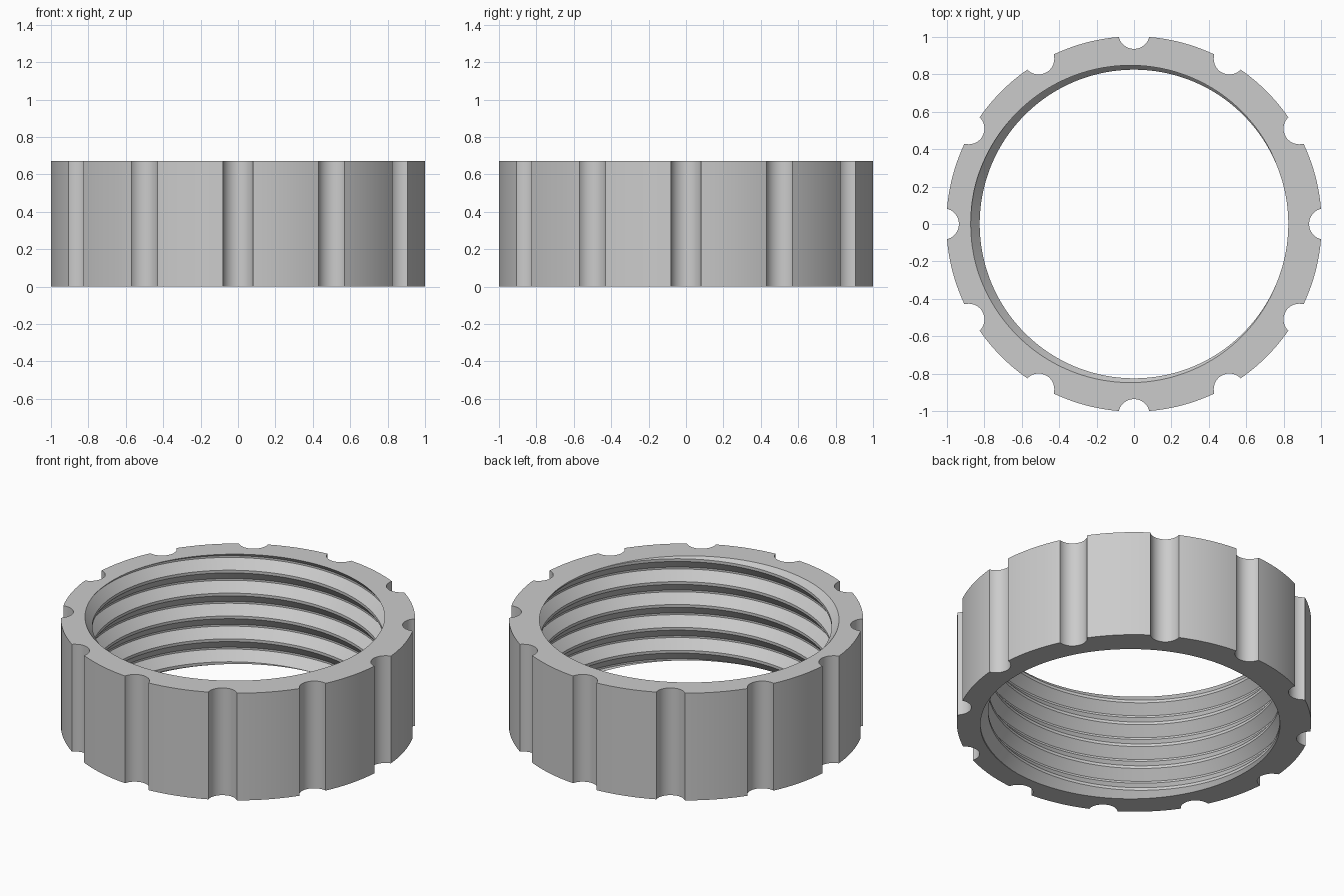
import bpy, bmesh, math

cube = bpy.data.objects.get("Cube")
if cube:
    bpy.data.objects.remove(cube, do_unlink=True)

HEIGHT = 0.67
RADIUS = 1.003
NOTCHES = 12
NOTCH_R, NOTCH_C = 0.084, 1.02      # grip notch radius and its centre distance
CREST, ROOT = 0.825, 0.873          # inner thread radii
PITCH = 0.143
STEPS = (-0.04, 0.04, 0.44, 0.56)   # thread corners within one pitch
SECTOR = 2 * math.pi / NOTCHES
HALF = math.acos((RADIUS**2 + NOTCH_C**2 - NOTCH_R**2) / (2 * RADIUS * NOTCH_C))


def outer_radius(angle):
    """Round body with a cylindrical notch in the middle of each sector."""
    a = (angle + SECTOR / 2) % SECTOR - SECTOR / 2
    if abs(a) >= HALF - 1e-6:
        return RADIUS
    return NOTCH_C * math.cos(a) - math.sqrt(NOTCH_R**2 - (NOTCH_C * math.sin(a))**2)


def groove_height(angle):
    return HEIGHT + PITCH * (angle - math.pi) / (2 * math.pi)


def thread_radius(angle, z):
    """Trapezoid thread profile, rising counter-clockwise."""
    p = (z - groove_height(angle)) / PITCH
    d = abs(p - round(p))
    t = min(max((d - STEPS[1]) / (STEPS[2] - STEPS[1]), 0), 1)
    return ROOT + (CREST - ROOT) * t


# Angles: fine steps in the notches, even steps between them
angles = []
for s in range(NOTCHES):
    mid = s * SECTOR
    angles += [mid - HALF * math.cos(math.pi * i / 16) for i in range(16)]
    angles += [mid + HALF + (SECTOR - 2 * HALF) * i / 14 for i in range(14)]
angles.append(angles[0] + 2 * math.pi)

# Each column is a closed cross-section: thread, then outer wall
bm = bmesh.new()
columns = []
for a in angles:
    profile = [(thread_radius(a, 0), 0)]
    for turn in range(-7, 3):
        for step in STEPS:
            z = min(max(groove_height(a) + PITCH * (turn + step), 0), HEIGHT)
            profile.append((thread_radius(a, z), z))
    profile.append((thread_radius(a, HEIGHT), HEIGHT))
    profile += [(outer_radius(a), HEIGHT), (outer_radius(a), 0)]
    columns.append([bm.verts.new((r * math.cos(a), r * math.sin(a), z)) for r, z in profile])

for left, right in zip(columns, columns[1:]):
    for i in range(len(left)):
        j = (i + 1) % len(left)
        bm.faces.new((left[i], left[j], right[j], right[i]))

# Weld the seam and the thread run-outs at both ends
bmesh.ops.remove_doubles(bm, verts=bm.verts, dist=1e-5)
bmesh.ops.recalc_face_normals(bm, faces=bm.faces)
mesh = bpy.data.meshes.new("threaded_ring")
bm.to_mesh(mesh)
bm.free()

ring = bpy.data.objects.new("threaded_ring", mesh)
bpy.context.collection.objects.link(ring)

# Plain grey finish
grey = bpy.data.materials.new("light_grey")
grey.use_nodes = True
color = (0.6, 0.6, 0.6, 1)
grey.diffuse_color = color
grey.node_tree.nodes["Principled BSDF"].inputs["Base Color"].default_value = color
mesh.materials.append(grey)

bpy.ops.object.select_all(action="DESELECT")
ring.select_set(True)
bpy.context.view_layer.objects.active = ring
bpy.ops.object.shade_smooth_by_angle(angle=math.radians(30))
